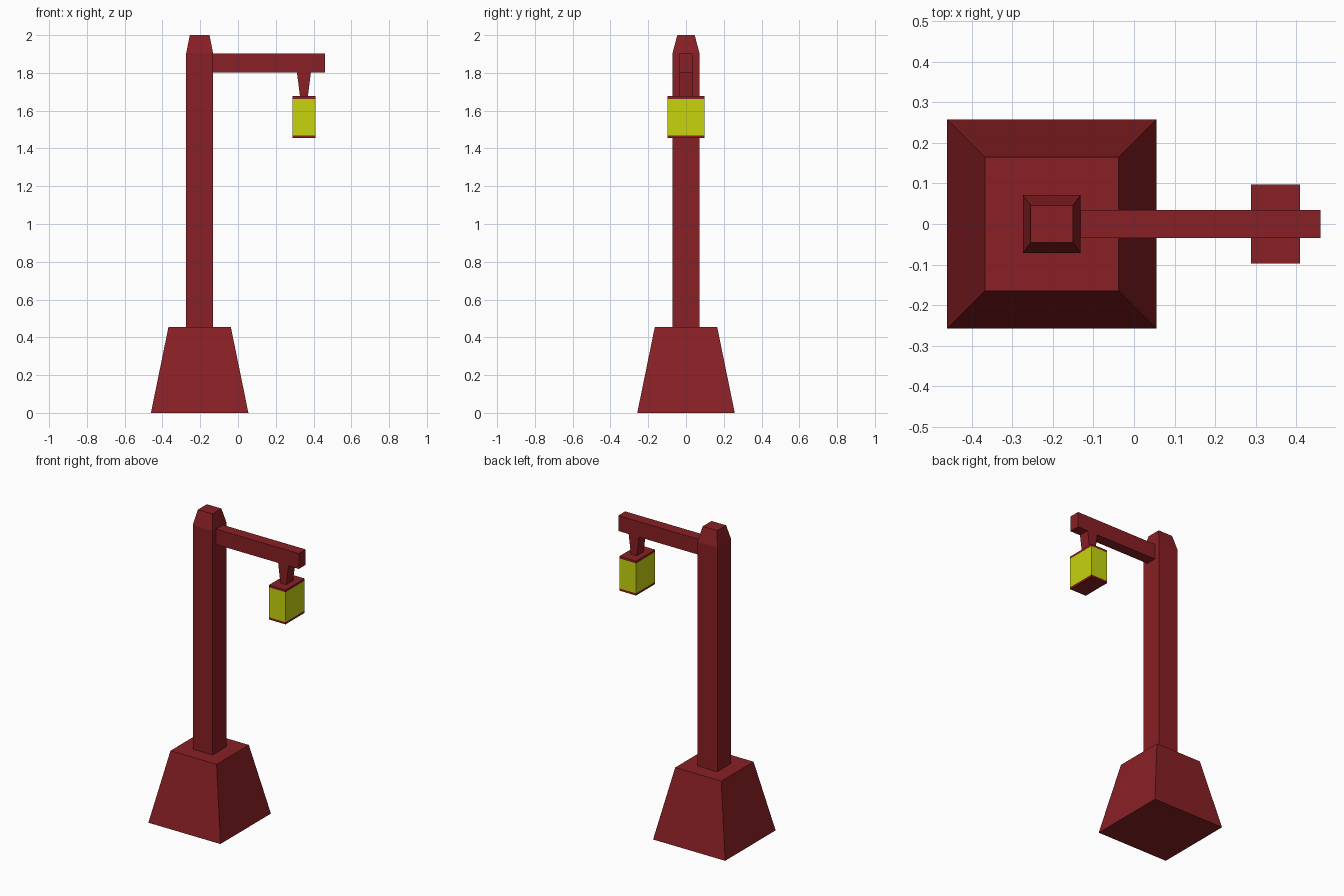
import bpy, bmesh

if "Cube" in bpy.data.objects:
    bpy.data.objects.remove(bpy.data.objects["Cube"])


def material(name, rgb):
    m = bpy.data.materials.new(name)
    m.diffuse_color = (*rgb, 1)
    m.use_nodes = True
    m.node_tree.nodes["Principled BSDF"].inputs["Base Color"].default_value = m.diffuse_color
    return m


RED = material("dark_red", (0.25, 0.014, 0.018))
YELLOW = material("yellow_glow", (0.57, 0.66, 0.004))


def stack(name, cx, rings, mat):
    """Closed solid lofted through rectangles given as (z, half_x, half_y)."""
    bm = bmesh.new()
    loops = [[bm.verts.new((cx + sx * hx, sy * hy, z))
              for sx, sy in ((-1, -1), (1, -1), (1, 1), (-1, 1))]
             for z, hx, hy in rings]
    bm.faces.new(loops[0][::-1])
    bm.faces.new(loops[-1])
    for a, b in zip(loops, loops[1:]):
        for i in range(4):
            j = (i + 1) % 4
            bm.faces.new((a[i], a[j], b[j], b[i]))
    me = bpy.data.meshes.new(name)
    bm.to_mesh(me)
    bm.free()
    me.materials.append(mat)
    ob = bpy.data.objects.new(name, me)
    bpy.context.collection.objects.link(ob)
    return ob


POST_X, LAMP_X = -0.203, 0.349

# Tapered foot and post with chamfered tip
stack("base", POST_X, [(0, 0.258, 0.258), (0.455, 0.165, 0.165)], RED)
stack("post", POST_X, [(0.455, 0.071, 0.071), (1.905, 0.071, 0.071),
                       (2.0, 0.052, 0.046)], RED)

# Horizontal arm, from the post face to the free end
stack("arm", 0.164, [(1.803, 0.296, 0.035), (1.903, 0.296, 0.035)], RED)

# Hanging bracket narrowing towards the lantern
stack("hanger", LAMP_X, [(1.677, 0.021, 0.035), (1.803, 0.037, 0.035)], RED)

# Lantern: glowing body between two thin caps
for part, z0, z1, mat in (("lantern_bottom", 1.455, 1.469, RED),
                          ("lantern_glass", 1.469, 1.663, YELLOW),
                          ("lantern_top", 1.663, 1.677, RED)):
    stack(part, LAMP_X, [(z0, 0.06, 0.098), (z1, 0.06, 0.098)], mat)
